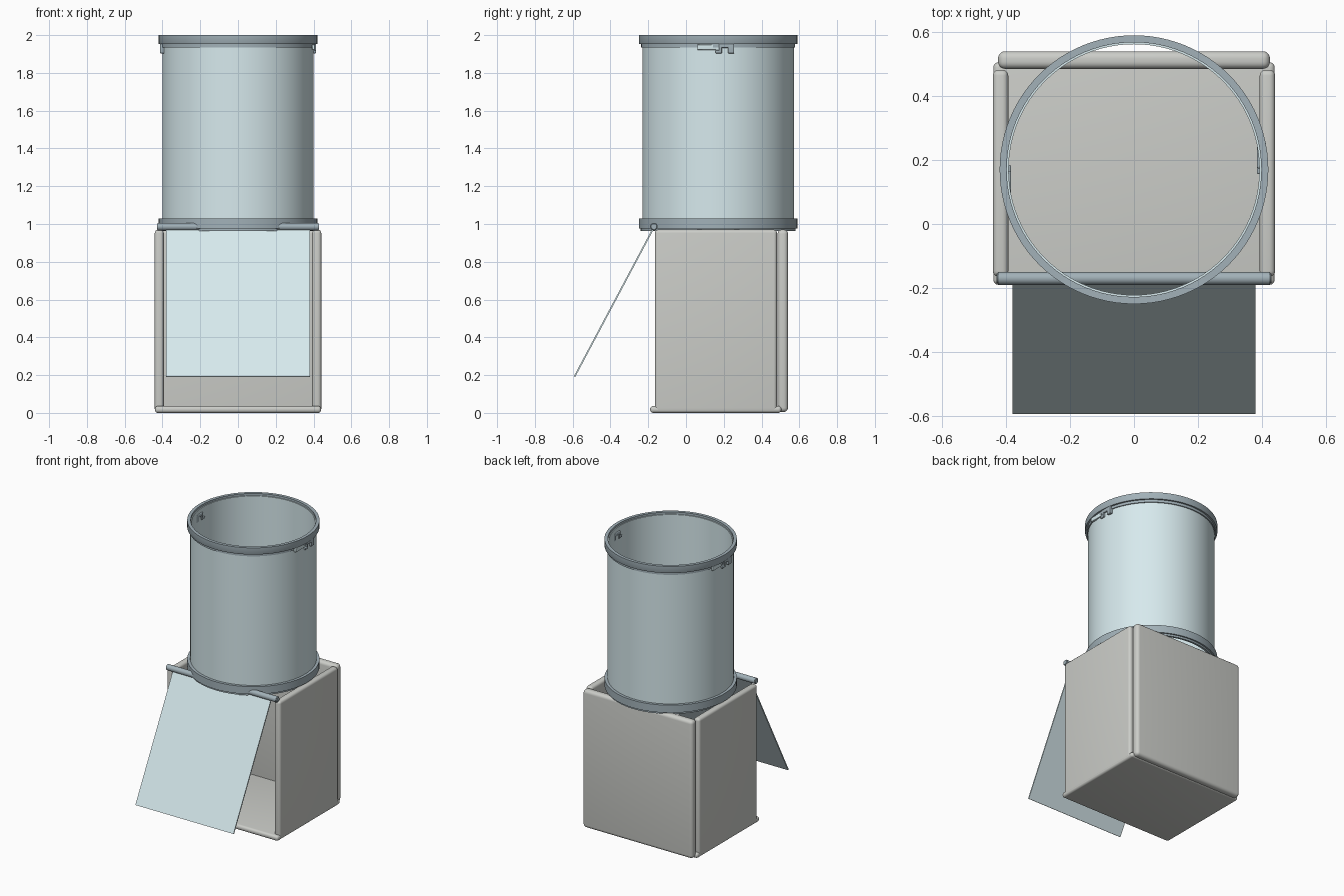
import bpy, bmesh, math
from mathutils import Matrix, Vector

if "Cube" in bpy.data.objects:
    bpy.data.objects.remove(bpy.data.objects["Cube"])

CY = 0.17  # tube axis in y


def material(name, rgb):
    m = bpy.data.materials.new(name)
    m.diffuse_color = (*rgb, 1)
    m.use_nodes = True
    m.node_tree.nodes["Principled BSDF"].inputs["Base Color"].default_value = m.diffuse_color
    return m


GLASS = material("pale_blue", (0.68, 0.82, 0.85))
RIM = material("blue_grey", (0.36, 0.44, 0.48))
SHELL = material("light_grey", (0.60, 0.61, 0.58))


def finish(name, bm, mat):
    bmesh.ops.recalc_face_normals(bm, faces=bm.faces)
    me = bpy.data.meshes.new(name)
    bm.to_mesh(me)
    bm.free()
    ob = bpy.data.objects.new(name, me)
    bpy.context.collection.objects.link(ob)
    me.materials.append(mat)
    bpy.ops.object.select_all(action='DESELECT')
    ob.select_set(True)
    bpy.context.view_layer.objects.active = ob
    bpy.ops.object.shade_smooth_by_angle(angle=math.radians(32))
    return ob


def box(name, lo, hi, mat, bevel=0.0, mtx=None):
    lo, hi = Vector(lo), Vector(hi)
    bm = bmesh.new()
    bmesh.ops.create_cube(bm, size=1, matrix=Matrix.Translation((lo + hi) / 2)
                          @ Matrix.Diagonal((*(hi - lo), 1)))
    if bevel:
        bmesh.ops.bevel(bm, geom=bm.edges[:], offset=bevel, segments=5,
                        profile=0.5, affect='EDGES')
    if mtx:
        bm.transform(mtx)
    return finish(name, bm, mat)


def ring(name, profile, mat, n=96):
    """Closed (radius, z) profile spun around the tube axis."""
    bm = bmesh.new()
    loops = []
    for i in range(n):
        a = 2 * math.pi * i / n
        loops.append([bm.verts.new((r * math.cos(a), CY + r * math.sin(a), z))
                      for r, z in profile])
    k = len(profile)
    for i in range(n):
        p, q = loops[i], loops[(i + 1) % n]
        for j in range(k):
            bm.faces.new((p[j], q[j], q[(j + 1) % k], p[(j + 1) % k]))
    return finish(name, bm, mat)


# open-topped, open-fronted box made of rounded panels
box("floor_panel", (-0.44, -0.19, 0.0), (0.44, 0.505, 0.036), SHELL, 0.016)
box("back_panel", (-0.425, 0.485, 0.005), (0.425, 0.54, 0.97), SHELL, 0.022)
for side, s in (("left", -1), ("right", 1)):
    xs = sorted((s * 0.393, s * 0.441))
    box(side + "_panel", (xs[0], -0.165, 0.005), (xs[1], 0.482, 0.97), SHELL, 0.018)

# tube with a collar at each end
ring("tube_wall", [(0.392, 0.975), (0.401, 0.975), (0.401, 1.985), (0.392, 1.985)], GLASS)
ring("top_collar", [(0.398, 1.935), (0.408, 1.935), (0.408, 1.953), (0.419, 1.953),
                    (0.42, 1.955), (0.42, 2.0), (0.398, 2.0)], RIM)
ring("bottom_collar", [(0.396, 0.962), (0.41, 0.962), (0.41, 0.975), (0.42, 0.975),
                       (0.42, 1.028), (0.396, 1.028)], RIM)

# hinge rod
bm = bmesh.new()
bmesh.ops.create_cone(bm, cap_ends=True, segments=32, radius1=0.02, radius2=0.02, depth=0.86,
                      matrix=Matrix.Translation((0, -0.17, 0.986))
                      @ Matrix.Rotation(math.pi / 2, 4, 'Y'))
caps = [e for e in bm.edges if any(len(f.verts) > 4 for f in e.link_faces)]
bmesh.ops.bevel(bm, geom=caps, offset=0.005, segments=3, affect='EDGES')
finish("hinge_rod", bm, RIM)

# flap hanging outwards from the rod
angle = math.atan2(0.42, 0.79)
box("flap", (-0.38, -0.004, -0.895), (0.38, 0.004, 0), GLASS, 0,
    Matrix.Translation((0, -0.17, 0.982)) @ Matrix.Rotation(-angle, 4, 'X'))

# catches under the top collar, repeated on opposite sides
for side, turn in (("right", 0), ("left", math.pi)):
    m = (Matrix.Translation((0, CY, 0)) @ Matrix.Rotation(turn, 4, 'Z')
         @ Matrix.Translation((0, -CY, 0)))
    for part, y0, y1, z0, z1 in (("peg", 0.222, 0.255, 1.903, 1.955),
                                 ("hook", 0.174, 0.19, 1.905, 1.955),
                                 ("hook_toe", 0.156, 0.19, 1.903, 1.92),
                                 ("bridge", 0.174, 0.255, 1.932, 1.955)):
        box(side + "_catch_" + part, (0.384, y0, z0), (0.413, y1, z1), RIM, 0.005, m)
    box(side + "_catch_tab", (0.392, 0.06, 1.922), (0.407, 0.16, 1.95), GLASS, 0.003, m)
